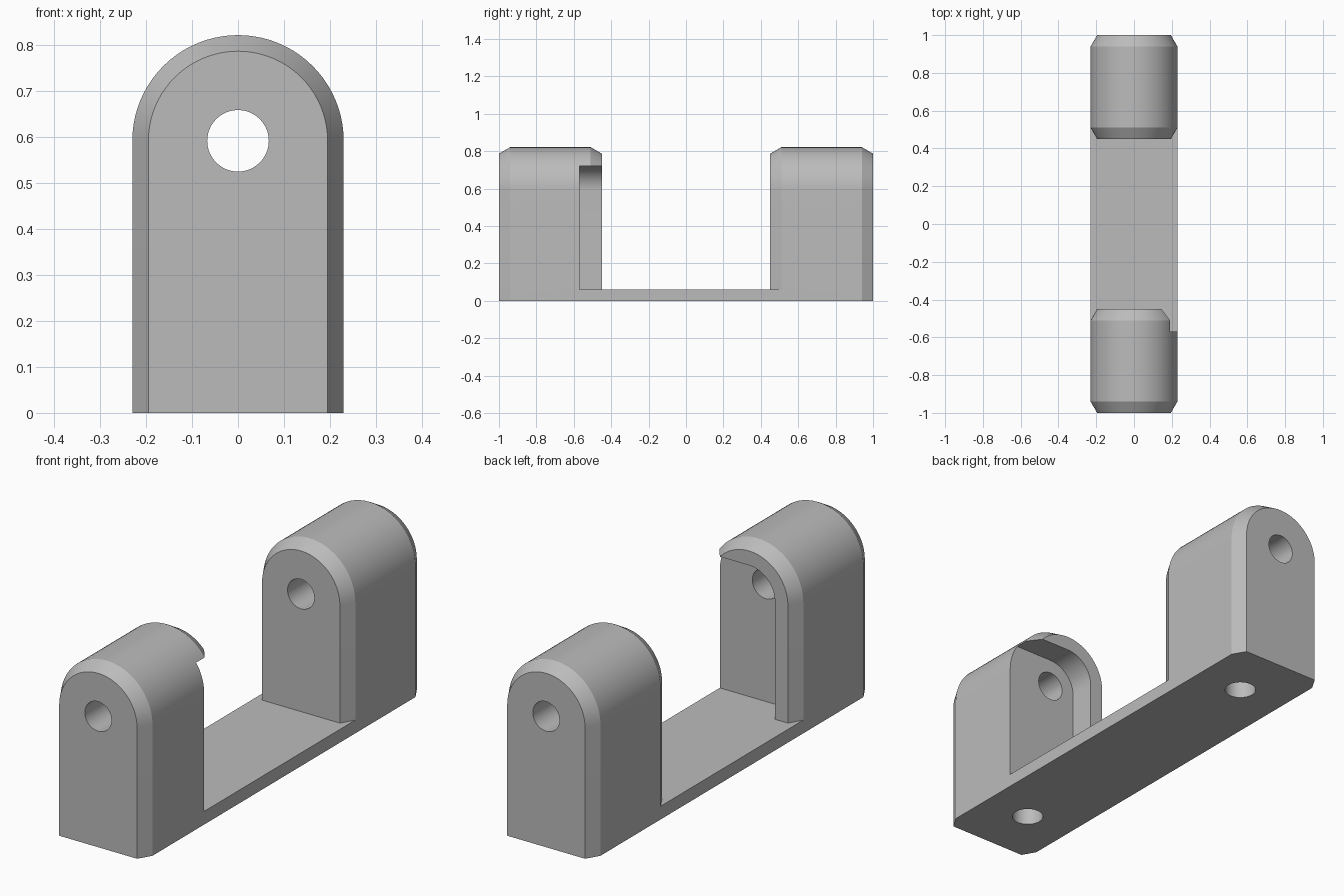
import bpy
import bmesh
import math

if "Cube" in bpy.data.objects:
    bpy.data.objects.remove(bpy.data.objects["Cube"], do_unlink=True)

HALF_W, FACE_W = 0.23, 0.195      # half width of the body and of the chamfered ends
AXIS_Z, BASE_Z = 0.592, 0.06      # pin axis height, plate thickness
HOLE_R = 0.067

grey = bpy.data.materials.new("plain grey")
grey.use_nodes = True
colour = (0.5, 0.5, 0.5, 1)
grey.diffuse_color = colour
grey.node_tree.nodes["Principled BSDF"].inputs["Base Color"].default_value = colour


def loft(name, sections):
    """Join rings of equal point count and cap both ends."""
    bm = bmesh.new()
    rings = [[bm.verts.new(p) for p in ring] for ring in sections]
    n = len(rings[0])
    for a, b in zip(rings, rings[1:]):
        for i in range(n):
            j = (i + 1) % n
            bm.faces.new((a[i], a[j], b[j], b[i]))
    bm.faces.new(rings[0])
    bm.faces.new(rings[-1])
    bmesh.ops.recalc_face_normals(bm, faces=bm.faces)
    mesh = bpy.data.meshes.new(name)
    bm.to_mesh(mesh)
    bm.free()
    mesh.materials.append(grey)
    obj = bpy.data.objects.new(name, mesh)
    bpy.context.collection.objects.link(obj)
    return obj


def arc(radius, start, end, steps):
    angles = [start + (end - start) * i / steps for i in range(steps + 1)]
    return [(radius * math.cos(a), AXIS_Z + radius * math.sin(a)) for a in angles]


def at_y(profile, y):
    return [(x, y, z) for x, z in profile]


def arch(radius, y):
    return at_y([(radius, 0)] + arc(radius, 0, math.pi, 40) + [(-radius, 0)], y)


def box(name, half_x, half_y, z0, z1):
    corners = [(-half_x, -half_y), (half_x, -half_y), (half_x, half_y), (-half_x, half_y)]
    return loft(name, [[(x, y, z) for x, y in corners] for z in (z0, z1)])


def boolean(target, tool, operation):
    """Apply a boolean and remove the tool."""
    mod = target.modifiers.new(operation, 'BOOLEAN')
    mod.operation, mod.solver, mod.object = operation, 'EXACT', tool
    bpy.context.view_layer.objects.active = target
    bpy.ops.object.modifier_apply(modifier=mod.name)
    bpy.data.objects.remove(tool, do_unlink=True)


def post(name, side):
    stations = [(1.0, FACE_W), (0.94, HALF_W), (0.51, HALF_W), (0.45, FACE_W)]
    return loft(name, [arch(r, side * y) for y, r in stations])


# Two arched posts with chamfered ends
front_post, back_post = post("front_post", -1), post("back_post", 1)

# Side-entry pocket in the inner face of the front post
pocket = [(0.4, BASE_Z), (0.4, AXIS_Z + 0.13)]
pocket += arc(0.13, math.pi / 2, math.pi, 20) + [(-0.13, BASE_Z)]
boolean(front_post, loft("pocket_cutter", [at_y(pocket, y) for y in (-0.57, -0.4)]), 'DIFFERENCE')

# Base plate joined with the posts
bracket = box("bracket", HALF_W, 0.51, 0, BASE_Z)
for part in (front_post, back_post):
    boolean(bracket, part, 'UNION')

# Pin hole through both posts
circle = arc(HOLE_R, 0, math.tau, 40)[:-1]
boolean(bracket, loft("pin_cutter", [at_y(circle, y) for y in (-1.2, 1.2)]), 'DIFFERENCE')

# Blind mounting holes in the underside
for y in (-0.725, 0.725):
    rings = [[(x, y + h - AXIS_Z, z) for x, h in circle] for z in (-0.1, 0.4)]
    boolean(bracket, loft("mount_cutter", rings), 'DIFFERENCE')

# Smooth arcs, crisp edges
bpy.ops.object.select_all(action='DESELECT')
bracket.select_set(True)
bpy.context.view_layer.objects.active = bracket
bpy.ops.object.shade_smooth_by_angle(angle=math.radians(28))
